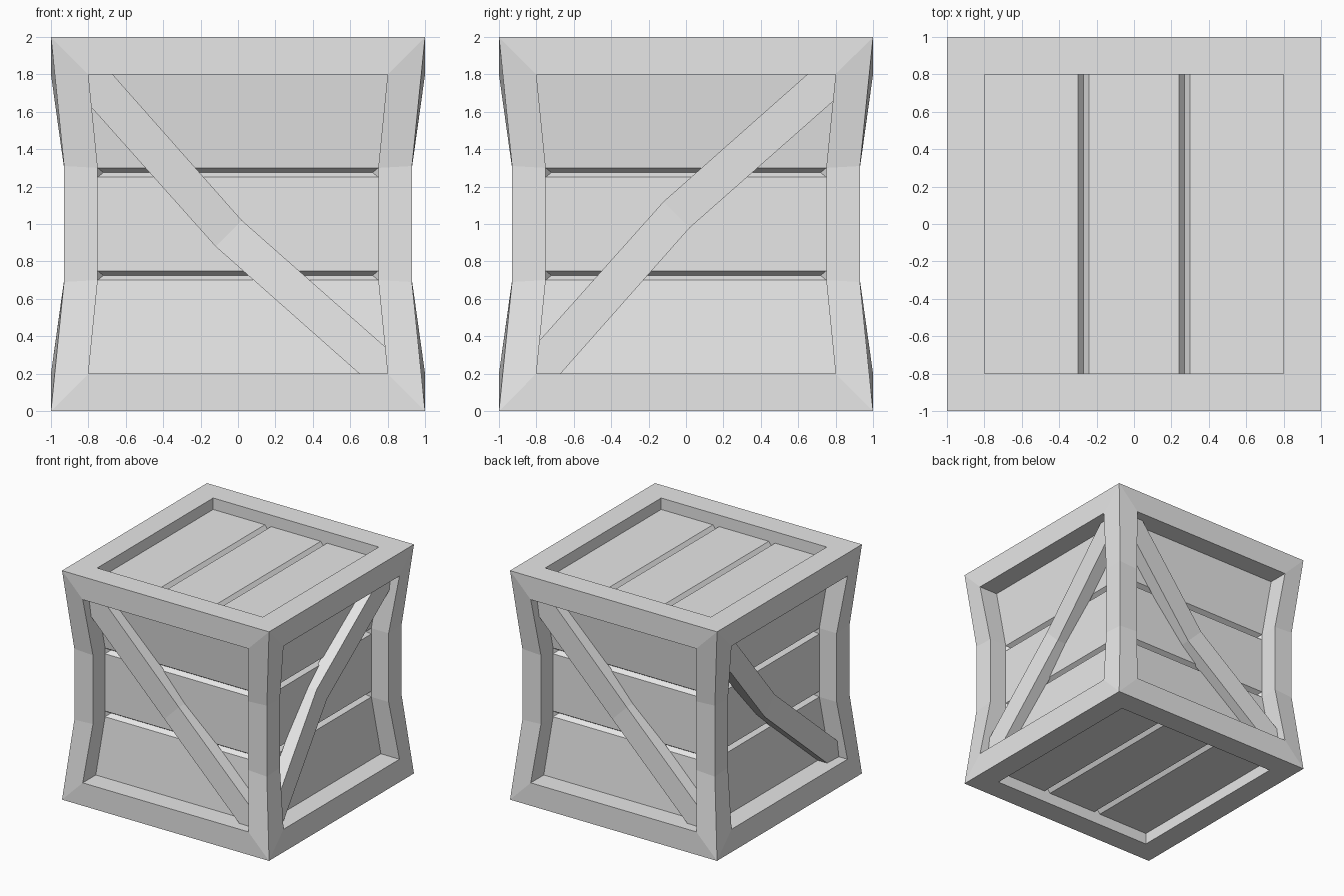
import bpy
import bmesh
from math import pi
from mathutils import Matrix, Vector

cube = bpy.data.objects.get("Cube")
if cube:
    bpy.data.objects.remove(cube)

grey = bpy.data.materials.new("plain_grey")
grey.use_nodes = True
grey.diffuse_color = (0.8, 0.8, 0.8, 1)
grey.node_tree.nodes["Principled BSDF"].inputs["Base Color"].default_value = grey.diffuse_color


def finish(name, bm):
    bmesh.ops.remove_doubles(bm, verts=bm.verts, dist=0.0005)
    bmesh.ops.recalc_face_normals(bm, faces=bm.faces)
    mesh = bpy.data.meshes.new(name)
    bm.to_mesh(mesh)
    bm.free()
    mesh.materials.append(grey)
    obj = bpy.data.objects.new(name, mesh)
    bpy.context.collection.objects.link(obj)
    return obj


def add_face(bm, place, points):
    bm.faces.new([bm.verts.new(place(*p)) for p in points])


def ring(levels, end, waist):
    """Outline of a side: (width, depth) at the ends and at the waist."""
    rows = [(levels[0], *end), (levels[1], *waist), (levels[2], *waist)]
    rows += [(-v, w, d) for v, w, d in reversed(rows)]
    return [(w, v, d) for v, w, d in rows] + [(-w, v, d) for v, w, d in reversed(rows)]


def add_side(bm, place, outer, inner, panel, taper):
    # Frame and the walls of the recess
    for a, b in ((outer, inner), (inner, panel)):
        for i in range(len(a)):
            j = (i + 1) % len(a)
            add_face(bm, place, (a[i], a[j], b[j], b[i]))
    # Three planks
    n = len(panel)
    for i in (0, 2, 4):
        add_face(bm, place, (panel[i], panel[i + 1], panel[n - 2 - i], panel[n - 1 - i]))
    # V grooves between the planks
    for i in (1, 3):
        a, b, c, d = panel[i], panel[i + 1], panel[n - 2 - i], panel[n - 1 - i]
        v, depth = (a[1] + b[1]) / 2, a[2] - 0.04
        right, left = (a[0] - taper, v, depth), (taper - a[0], v, depth)
        add_face(bm, place, (a, right, left, d))
        add_face(bm, place, (b, c, left, right))
        add_face(bm, place, (a, b, right))
        add_face(bm, place, (c, d, left))


def side_placer(turn):
    spin = Matrix.Rotation(turn * pi / 2, 3, "Z")
    return lambda u, v, d: spin @ Vector((u, -d, v + 1))


# Crate body: four pinched sides
body = bmesh.new()
levels = (0.8, 0.3, 0.25)
outer = ring((1, 0.31, 0.25), (1, 1), (0.93, 0.93))
inner = ring(levels, (0.8, 1), (0.75, 0.93))
panel = ring(levels, (0.8, 0.82), (0.75, 0.763))
for turn in range(4):
    add_side(body, side_placer(turn), outer, inner, panel, 0.03)

# Flat lid and base
levels = (0.8, 0.3, 0.24)
outer = ring((1, 0.3, 0.24), (1, 1), (1, 1))
inner = ring(levels, (0.8, 1), (0.8, 1))
panel = ring(levels, (0.8, 0.9), (0.8, 0.9))
for sign in (1, -1):
    add_side(body, lambda u, v, d: Vector((v, u, 1 + sign * d)), outer, inner, panel, 0)
finish("crate_body", body)

# Bent diagonal braces, their ends sunk into the frame
upper = [(-0.75, 0.89), (0.02, 0.02), (0.87, -0.73)]
lower = [(-0.87, 0.72), (-0.12, -0.12), (0.75, -0.89)]
front = (0.918, 0.845, 0.918)
back = (0.805, 0.735, 0.805)
for turn, name in enumerate(("front", "left", "back", "right")):
    flip = -1 if name == "left" else 1
    place = side_placer(turn)
    bm = bmesh.new()
    loops = []
    for (u1, v1), (u2, v2), f, b in zip(upper, lower, front, back):
        loops.append([(u1, flip * v1, f), (u2, flip * v2, f),
                      (u2, flip * v2, b), (u1, flip * v1, b)])
    for p, q in zip(loops, loops[1:]):
        for i in range(4):
            j = (i + 1) % 4
            add_face(bm, place, (p[i], p[j], q[j], q[i]))
    add_face(bm, place, loops[0])
    add_face(bm, place, loops[-1])
    finish(name + "_brace", bm)
